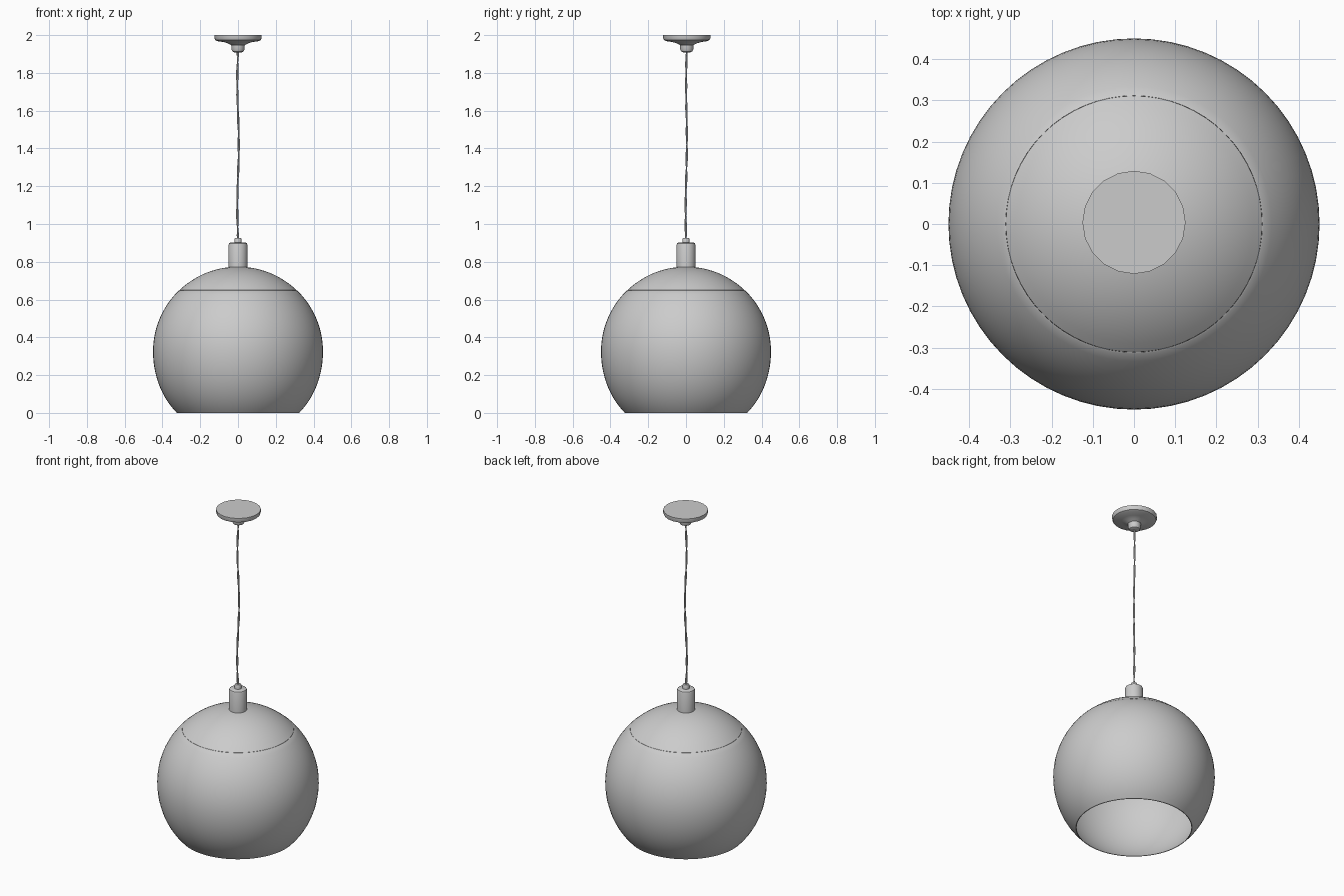
import bpy, bmesh, math
from mathutils import Vector

cube = bpy.data.objects.get("Cube")
if cube:
    bpy.data.objects.remove(cube, do_unlink=True)

RADIUS, CENTRE, WALL, SEAM = 0.45, 0.325, 0.006, math.asin(0.325 / 0.45)


def lathe(name, profile, sides, centre=(0, 0), closed=False, sharp=35):
    """Turn an (r, z) profile around the vertical axis."""
    bm = bmesh.new()
    verts = [bm.verts.new((r, 0, z)) for r, z in profile]
    pairs = list(zip(verts, verts[1:]))
    if closed:
        pairs.append((verts[-1], verts[0]))
    edges = [bm.edges.new(p) for p in pairs]
    bmesh.ops.spin(bm, geom=verts + edges, cent=(0, 0, 0), axis=(0, 0, 1),
                   angle=math.tau, steps=sides, use_merge=True)
    bmesh.ops.remove_doubles(bm, verts=bm.verts, dist=1e-5)
    bmesh.ops.recalc_face_normals(bm, faces=bm.faces)
    mesh = bpy.data.meshes.new(name)
    bm.to_mesh(mesh)
    bm.free()
    obj = bpy.data.objects.new(name, mesh)
    obj.location = (*centre, 0)
    bpy.context.collection.objects.link(obj)
    bpy.ops.object.select_all(action='DESELECT')
    obj.select_set(True)
    bpy.context.view_layer.objects.active = obj
    bpy.ops.object.shade_smooth_by_angle(angle=math.radians(sharp))
    return obj


def arc(radius, start, end, steps):
    """Points on the globe between two latitudes, opening slightly at the mouth."""
    points = []
    for i in range(steps + 1):
        a = start + (end - start) * i / steps
        flare = 1 + 0.04 * max(0, -a / SEAM) ** 2
        points.append((radius * math.cos(a) * flare, CENTRE + RADIUS * math.sin(a)
                       - (RADIUS - radius) * max(0, math.sin(a))))
    return points


# Globe shade: thin double wall with a softened upper lip
outer = arc(RADIUS, SEAM - 0.012, -SEAM, 28)
inner = arc(RADIUS - WALL, -SEAM, SEAM - 0.012, 28)
lip = [(outer[0][0] - 0.004, outer[0][1] + 0.002)]
lathe("globe_shade", outer + inner + lip, 64, closed=True)

# Domed cap sitting inside the lip
top = math.pi / 2
lathe("shade_cap", arc(RADIUS - 0.001, top, SEAM, 12)
      + arc(RADIUS - WALL, SEAM - 0.012, top, 12), 64)

# Lamp socket cover and cord grip
lathe("socket_cover", [(0, 0.76), (0.05, 0.76), (0.05, 0.89), (0.047, 0.898),
                       (0.04, 0.902), (0, 0.902)], 32)
lathe("cord_grip", [(0, 0.9), (0.019, 0.9), (0.019, 0.92), (0.016, 0.926),
                    (0, 0.926)], 16)

# Ceiling canopy with its lower collar
lathe("ceiling_canopy", [(0, 2), (0.125, 2), (0.125, 1.983), (0.121, 1.974),
                         (0.108, 1.968), (0.075, 1.963), (0.055, 1.957),
                         (0.037, 1.948), (0.035, 1.942), (0, 1.942)], 20,
      centre=(0, 0.004))
lathe("canopy_collar", [(0, 1.95), (0.035, 1.95), (0.035, 1.925), (0.03, 1.914),
                        (0.02, 1.909), (0, 1.909)], 20, centre=(0, 0.004))

# Loosely twisted pair of cord strands
for side, name in ((0, "cord_strand_a"), (math.pi, "cord_strand_b")):
    curve = bpy.data.curves.new(name, 'CURVE')
    curve.dimensions = '3D'
    curve.bevel_depth = 0.0034
    curve.bevel_resolution = 1
    spline = curve.splines.new('POLY')
    count = 90
    spline.points.add(count - 1)
    for i, point in enumerate(spline.points):
        t = i / (count - 1)
        twist = t * math.tau * 4 + side
        sway = 0.004 * math.sin(t * math.tau * 1.5 + math.pi)
        pos = Vector((0.003 * math.cos(twist) + sway,
                      0.003 * math.sin(twist) + 0.004 * t + sway * 0.7,
                      0.92 + t))
        point.co = (*pos, 1)
    cord = bpy.data.objects.new(name, curve)
    bpy.context.collection.objects.link(cord)
